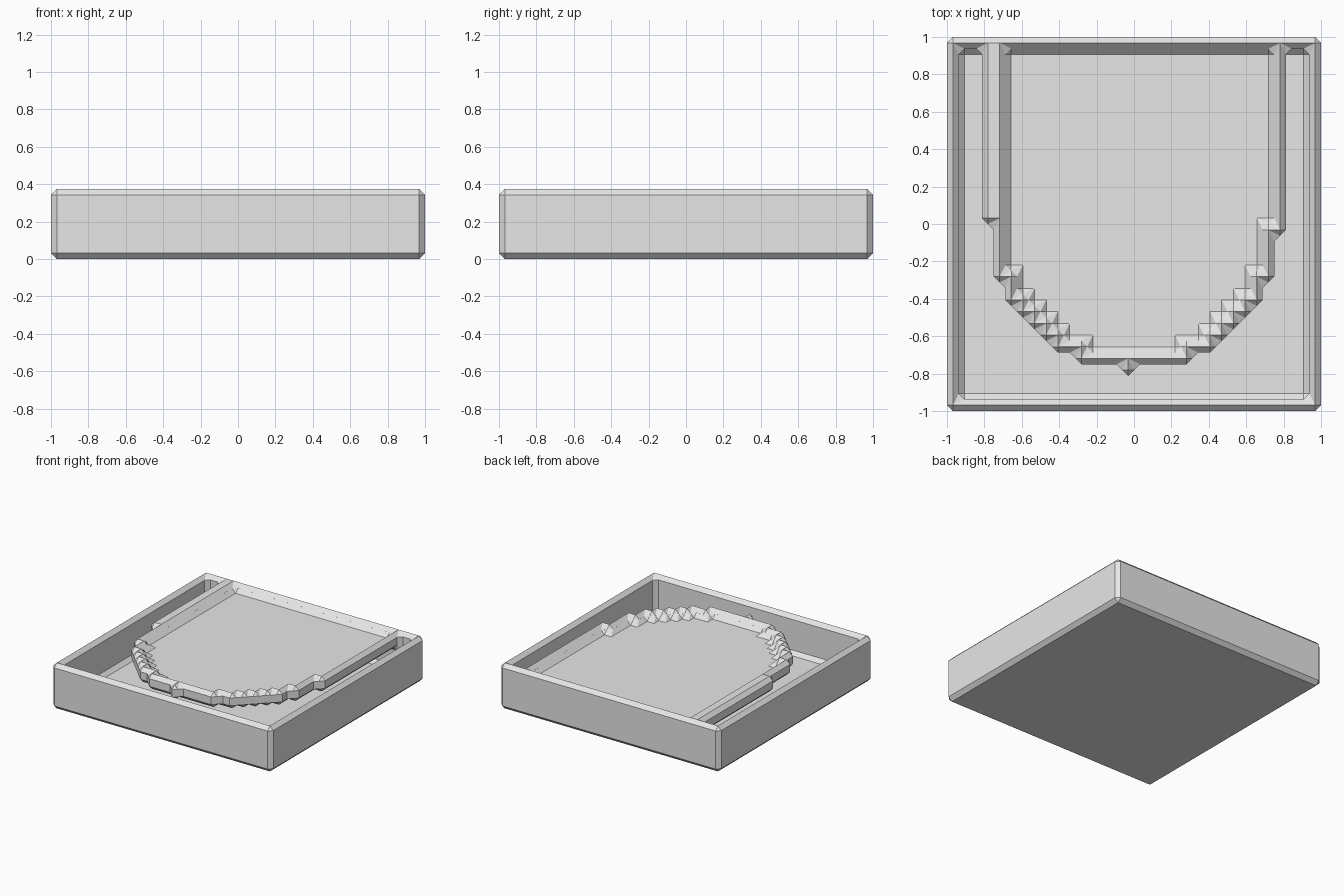
import bpy
import bmesh
from mathutils import Vector

cube = bpy.data.objects.get("Cube")
if cube:
    bpy.data.objects.remove(cube, do_unlink=True)

N = 32            # blocks along each side
LAYERS = 6        # blocks in height
U = 2.0 / N       # block size

grey = bpy.data.materials.new("plain_grey")
grey.use_nodes = True
colour = (0.8, 0.8, 0.8, 1.0)
grey.diffuse_color = colour
grey.node_tree.nodes["Principled BSDF"].inputs["Base Color"].default_value = colour

filled = set()

# Tray: one-block floor and a one-block wall around it
for i in range(N):
    for j in range(N):
        border = i in (0, N - 1) or j in (0, N - 1)
        for k in range(LAYERS if border else 1):
            filled.add((i, j, k))

# Shelf hung from the back wall: rows as (first, last row, left, right)
shelf_rows = [(3, 3, 15, 16), (4, 4, 11, 21), (5, 5, 9, 23), (6, 6, 8, 24),
              (7, 7, 7, 25), (8, 8, 6, 26), (9, 10, 5, 27), (11, 14, 4, 28),
              (15, 15, 4, 29), (16, 30, 3, 29)]
# Recess in the shelf, which leaves the raised lip
recess_rows = [(5, 5, 12, 20), (6, 6, 10, 22), (7, 7, 9, 23), (8, 8, 8, 24),
               (9, 9, 7, 25), (10, 11, 6, 26), (12, 15, 5, 27), (16, 30, 5, 28)]


def cells(rows, layer):
    return {(i, j, layer) for first, last, left, right in rows
            for j in range(first, last + 1) for i in range(left, right)}


filled |= cells(shelf_rows, LAYERS - 2) | cells(shelf_rows, LAYERS - 1)
filled -= cells(recess_rows, LAYERS - 1)

# Skin the blocks: a quad wherever a block meets empty space
bm = bmesh.new()
corners = {}


def corner(p):
    key = tuple(p)
    if key not in corners:
        corners[key] = bm.verts.new((key[0] * U - 1, key[1] * U - 1, key[2] * U))
    return corners[key]


for cell in filled:
    for axis in range(3):
        for side in (0, 1):
            near = list(cell)
            near[axis] += 2 * side - 1
            if tuple(near) in filled:
                continue
            a, b = (axis + 1) % 3, (axis + 2) % 3
            quad = []
            for da, db in ((0, 0), (1, 0), (1, 1), (0, 1)):
                p = list(cell)
                p[axis] += side
                p[a] += da
                p[b] += db
                quad.append(corner(p))
            bm.faces.new(quad if side else quad[::-1])

mesh = bpy.data.meshes.new("tray_with_shelf")
bm.to_mesh(mesh)
bm.free()
mesh.materials.append(grey)
tray = bpy.data.objects.new("tray_with_shelf", mesh)
bpy.context.collection.objects.link(tray)

# Half-block chamfer on every edge, inner and outer
bevel = tray.modifiers.new("chamfer", "BEVEL")
bevel.width = U * 0.499
bevel.segments = 1
bevel.limit_method = "ANGLE"

# Merge the flat areas into single faces
flat = tray.modifiers.new("merge_flats", "DECIMATE")
flat.decimate_type = "DISSOLVE"
flat.angle_limit = 0.02
